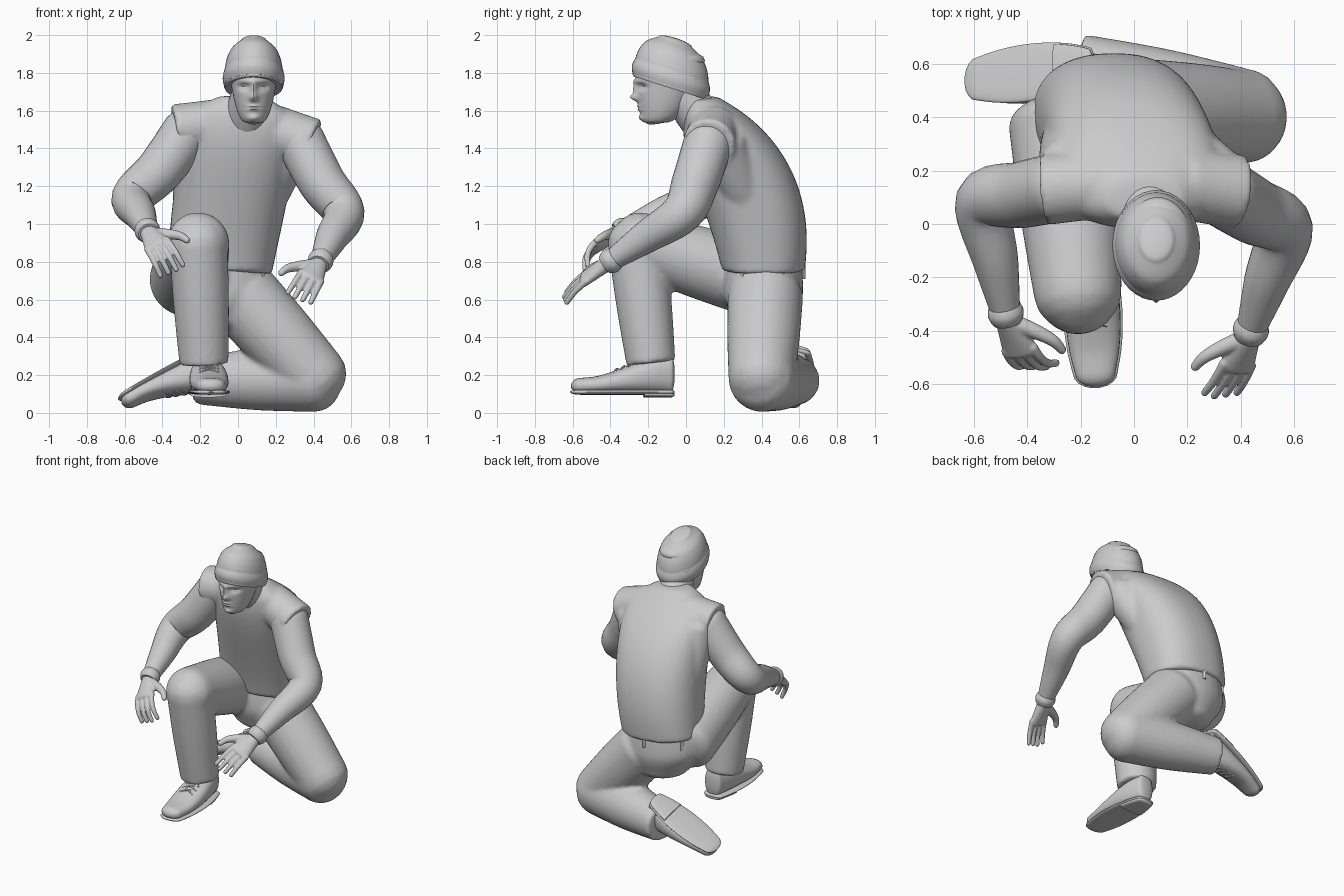
import bpy, bmesh, math
from math import sin, cos, pi
from mathutils import Vector as V

old = bpy.data.objects.get("Cube")
if old:
    bpy.data.objects.remove(old)

colour = (.6, .6, .6, 1)
grey = bpy.data.materials.new("plain_grey")
grey.use_nodes = True
grey.diffuse_color = colour
grey.node_tree.nodes["Principled BSDF"].inputs["Base Color"].default_value = colour


def spline(keys, steps):
    """Smooth curve through the keys."""
    out = []
    last = len(keys) - 1
    for i in range(last):
        before, start, end, after = (keys[max(0, min(last, i + k))] for k in (-1, 0, 1, 2))
        for j in range(steps):
            t = j / steps
            h = t * t * (3 - 2 * t)
            leave, arrive = t * (1 - t) ** 2 / 2, t * t * (t - 1) / 2
            out.append([b + h * (c - b) + leave * (c - a) + arrive * (d - b)
                        for a, b, c, d in zip(before, start, end, after)])
    return out + [list(keys[last])]


def loft(bm, keys, frame=None, caps=(0, 0), power=1, segs=28, steps=6):
    """Closed tube through (x, y, z, half width, half depth) keys; caps round the ends."""
    points = spline([k if len(k) == 5 else (*k, k[-1]) for k in keys], steps)
    place = [V(p[:3]) for p in points]
    rings = []
    side = (place[1] - place[0]).orthogonal()
    for i, p in enumerate(points):
        tangent = (place[min(i + 1, len(place) - 1)] - place[max(i - 1, 0)]).normalized()
        if frame:
            side, deep = V(frame[0]).normalized(), V(frame[1]).normalized()
        else:
            side = (side - tangent * side.dot(tangent)).normalized()
            deep = tangent.cross(side)
        rings.append((place[i], side, deep, p[3], p[4]))
    outward = ((place[0] - place[1]).normalized(), (place[-1] - place[-2]).normalized())
    for end, cap in enumerate(caps):
        if cap:
            c, s, d, a, b = rings[-end]
            extra = [(c + outward[end] * cap * sin(t), s, d, a * cos(t), b * cos(t))
                     for t in (k * pi / 9 for k in range(1, 5))]
            rings = rings + extra if end else extra[::-1] + rings
    loops = []
    for c, s, d, a, b in rings:
        loop = []
        for k in range(segs):
            u, w = cos(2 * pi * k / segs), sin(2 * pi * k / segs)
            u, w = math.copysign(abs(u) ** power, u), math.copysign(abs(w) ** power, w)
            loop.append(bm.verts.new(c + s * a * u + d * b * w))
        loops.append(loop)
    for r, q in zip(loops, loops[1:]):
        for k in range(segs):
            n = (k + 1) % segs
            bm.faces.new((r[k], r[n], q[n], q[k]))
    bm.faces.new(loops[0][::-1])
    bm.faces.new(loops[-1])


def finish(name, bm, voxel=0):
    """Turn the lofts into one object, optionally fused and relaxed."""
    bmesh.ops.recalc_face_normals(bm, faces=bm.faces)
    mesh = bpy.data.meshes.new(name)
    bm.to_mesh(mesh)
    bm.free()
    ob = bpy.data.objects.new(name, mesh)
    bpy.context.collection.objects.link(ob)
    mesh.materials.append(grey)
    bpy.ops.object.select_all(action='DESELECT')
    ob.select_set(True)
    bpy.context.view_layer.objects.active = ob
    bpy.ops.object.shade_smooth_by_angle(angle=pi / 4)
    if voxel:
        fuse = ob.modifiers.new("fuse", 'REMESH')
        fuse.mode, fuse.voxel_size, fuse.use_smooth_shade = 'VOXEL', voxel, True
        relax = ob.modifiers.new("relax", 'SMOOTH')
        relax.factor, relax.iterations = .5, 6


def part(name, *lofts, voxel=0):
    bm = bmesh.new()
    for keys, options in lofts:
        loft(bm, keys, **options)
    finish(name, bm, voxel)


def limb(start, end, wide, narrow, caps):
    """Fleshy tapered tube from start to end."""
    a, b = V(start), V(end)
    middle = wide * .7 + narrow * .3
    return [(*a, wide), (*a.lerp(b, .5), middle), (*b, narrow)], dict(caps=caps)


def steps_to_one(count):
    return [k / count for k in range(count + 1)]


# Sleeveless top: leaning trunk, short shoulder openings and back muscles
hips = V((-.1, .41, .76))
level = ((1, 0, -.08), (0, 1, 0))
trunk = [(hips.x + .14 * t, hips.y - .05 * t - .26 * t * t, hips.z + .9 * t,
          (.28 + .05 * t) * (1 - .55 * t ** 14),
          (.22 + .05 * sin(pi * t)) * (1 - .6 * t ** 7)) for t in steps_to_one(12)]
part("sleeveless_top",
     (trunk, dict(frame=level, caps=(.01, .015), power=.85, segs=40, steps=3)),
     limb((-.12, .15, 1.53), (-.335, .13, 1.5), .13, .135, (0, 0)),
     limb((.18, .15, 1.5), (.395, .12, 1.42), .135, .14, (0, 0)),
     limb((-.23, .2, 1.47), (-.23, .38, 1), .13, .1, (.05, .05)),
     limb((.27, .19, 1.42), (.08, .38, 1), .13, .1, (.05, .05)), voxel=.014)

# Trousers: pelvis, raised right leg, kneeling left leg
right_knee, left_knee = V((-.21, -.26, .9)), V((.41, .4, .185))
part("trousers",
     ([(*hips + V((0, 0, z)), .2 + w, .17 + w / 2) for z, w in ((-.25, 0), (-.13, .08), (.04, .06))],
      dict(frame=level, caps=(.08, 0))),
     limb((-.27, .38, .7), right_knee, .2, .165, (.1, .14)),
     limb(right_knee, (-.18, -.185, .26), .155, .13, (.14, 0)),
     limb((.02, .42, .62), left_knee, .2, .175, (.1, .15)),
     limb(left_knee, (-.22, .59, .17), .18, .125, (.14, 0)), voxel=.014)

# Belt loops just below the hem
for n in range(6):
    t = n * pi / 3 + .5
    x, y = hips.x + .27 * cos(t), hips.y + .21 * sin(t)
    part("belt_loop_%d" % n, ([(x, y, hips.z + z, .01) for z in (-.05, .02)], dict(power=.4)))


def arm(name, shoulder, elbow, wrist):
    """Bent arm thinning towards the wrist, with a cuff."""
    s, e, w = V(shoulder), V(elbow), V(wrist)
    path = [s, s.lerp(e, .5) - V((0, 0, .03)), e, e.lerp(w, .5), w]
    part(name + "_arm", ([(*p, .13 - .08 * t * t) for p, t in zip(path, steps_to_one(4))],
                         dict(caps=(.1, .02))))
    part(name + "_cuff", ([(*e.lerp(w, .86 + .16 * t), .054 + .014 * sin(pi * t))
                           for t in steps_to_one(4)], {}))


def hand(name, wrist, aim, thumb, curl):
    """Palm, four bent fingers and a thumb; curl bends the fingers inwards."""
    w, f, s = V(wrist), V(aim).normalized(), V(thumb)
    s = (s - f * s.dot(f)).normalized()
    back = s.cross(f) if name == "left" else f.cross(s)

    def at(along, across, inward):
        return w + f * along + s * across - back * inward

    bits = [([(*at(.15 * t, 0, .01 * t), .045 + .03 * t, .042 - .012 * t) for t in steps_to_one(2)],
             dict(frame=(s, back), caps=(.02, .02)))]
    for k in range(4):
        across, length = .057 - .038 * k, .19 - .012 * abs(k - 1)
        bits.append(([(*at(.13 + length * (t - curl * 3 * t ** 3), across * (1 + .15 * t),
                           .005 + .02 * t + curl * 1.2 * t * t), .019 - .004 * t)
                      for t in steps_to_one(3)], dict(caps=(.01, .014), segs=12)))
    bits.append(([(*at(.03 + .15 * t, .03 + .12 * sin(pi / 2 * t), .01 + .03 * t), .034 - .016 * t)
                  for t in steps_to_one(3)], dict(caps=(.01, .016), segs=12)))
    part(name + "_hand", *bits, voxel=.006)


# Arms and hands
left_wrist, right_wrist = (.43, -.42, .79), (-.475, -.36, .955)
arm("left", (.33, .12, 1.44), (.56, -.02, 1.06), left_wrist)
arm("right", (-.27, .14, 1.49), (-.56, .08, 1.14), right_wrist)
hand("left", left_wrist, (-.1, -.27, -.16), (-.9, 0, .4), .02)
hand("right", right_wrist, (.1, -.25, -.13), (.8, .1, .4), .07)


def shoe(name, heel, aim, up):
    """Laced shoe along aim, standing on a flat sole with a heel block."""
    o, f, u = V(heel), V(aim).normalized(), V(up)
    u = (u - f * u.dot(f)).normalized()
    s = f.cross(u)

    def width(t):
        return .103 * sin(pi * (.12 + .7 * t)) ** .5

    def height(t):
        return .14 + .06 * cos(pi * t)

    def spot(t, across, rise):
        return o + f * (.02 + .48 * t) + s * across + u * rise

    bm = bmesh.new()
    rows = steps_to_one(6)
    loft(bm, [(*spot(t, 0, .015 + height(t) / 2), width(t), height(t) / 2) for t in rows],
         frame=(s, u), caps=(.02, .05), power=.85)
    loft(bm, [(*spot(t, 0, .02), width(t) + .008, .014) for t in rows],
         frame=(s, u), caps=(.02, .055), power=.8)
    loft(bm, [(*spot(t * .3, 0, .008), width(t * .3), .016) for t in rows],
         frame=(s, u), caps=(.02, 0), power=.8)
    for t in (.35, .43, .51, .59):
        for d in (-1, 1):
            loft(bm, [(*spot(t + .04 * k, d * k * .05, height(t) + .018 - .02 * k * k), .007)
                      for k in (-1, 0, 1)], segs=6)
    finish(name, bm)


# Shoes: one flat on the ground, one with its sole turned up
shoe("right_shoe", (-.165, -.06, .09), (.04, -1, 0), (0, 0, 1))
shoe("left_shoe", (-.16, .6, .355), (-.42, -.05, -.23), (.1, -.25, -1))

# Neck and collar
part("neck", limb((.04, .11, 1.52), (.07, -.03, 1.7), .12, .1, (0, 0)))
part("collar", ([(.045 + .12 * cos(t), .09 + .1 * sin(t), 1.58 + .06 * sin(t), .014)
                 for t in (k * pi / 8 for k in range(17))], dict(segs=10, steps=3)))

# Head with the face pushed in and out of the front
middle, chin = .083, 1.535
bm = bmesh.new()
loft(bm, [(middle, .08 * t - .165, chin + .33 * t * t, .03 + .107 * t ** .75, .04 + .145 * t ** .8)
          for t in steps_to_one(8)],
     frame=((1, .06, 0), (0, 1, 0)), caps=(.02, .06), segs=96, steps=8)
# Each entry: across, height, half width, half height, push
features = dict(nose_bridge=(0, .18, .016, .04, .02), nose_tip=(0, .135, .022, .02, .035),
                socket=(.053, .19, .026, .016, -.028), eye=(.053, .187, .014, .008, .014),
                brow=(0, .22, .08, .012, .01), lips=(0, .08, .03, .015, .014),
                mouth=(0, .08, .035, .004, -.012), chin=(0, .025, .035, .018, .014))
for v in bm.verts:
    if v.co.y < -.1:
        across, high = abs(v.co.x - middle), v.co.z - chin
        v.co.y -= sum(push * math.exp(-((across - x) / wide) ** 2 - ((high - z) / tall) ** 2)
                      for x, z, wide, tall, push in features.values())
finish("head", bm)

# Knitted cap, tilted back, with a rolled brim and folds behind
tilt = dict(frame=((1, 0, 0), (0, .95, -.3)), segs=40)
crown = [(.157 * (1 - .8 * t ** 3) ** .5, .235 * t) for t in steps_to_one(6)]
brim = [(.152 + .012 * sin(pi * t), .1 * t - .01) for t in steps_to_one(4)]
for name, profile, cap in (("knit_cap", crown, .02), ("cap_brim", brim, 0)):
    part(name, ([(middle, .12 * z - .085, 1.73 + z, r, r * 1.32) for r, z in profile],
                dict(caps=(0, cap), **tilt)))
for n in range(2):
    part("cap_fold_%d" % n,
         ([(middle + .12 * sin(t), .1 * cos(t), 1.75 + .04 * n - .05 * cos(t), .017)
           for t in (k * .6 for k in range(-2, 3))], dict(caps=(.02, .02), segs=10)))
